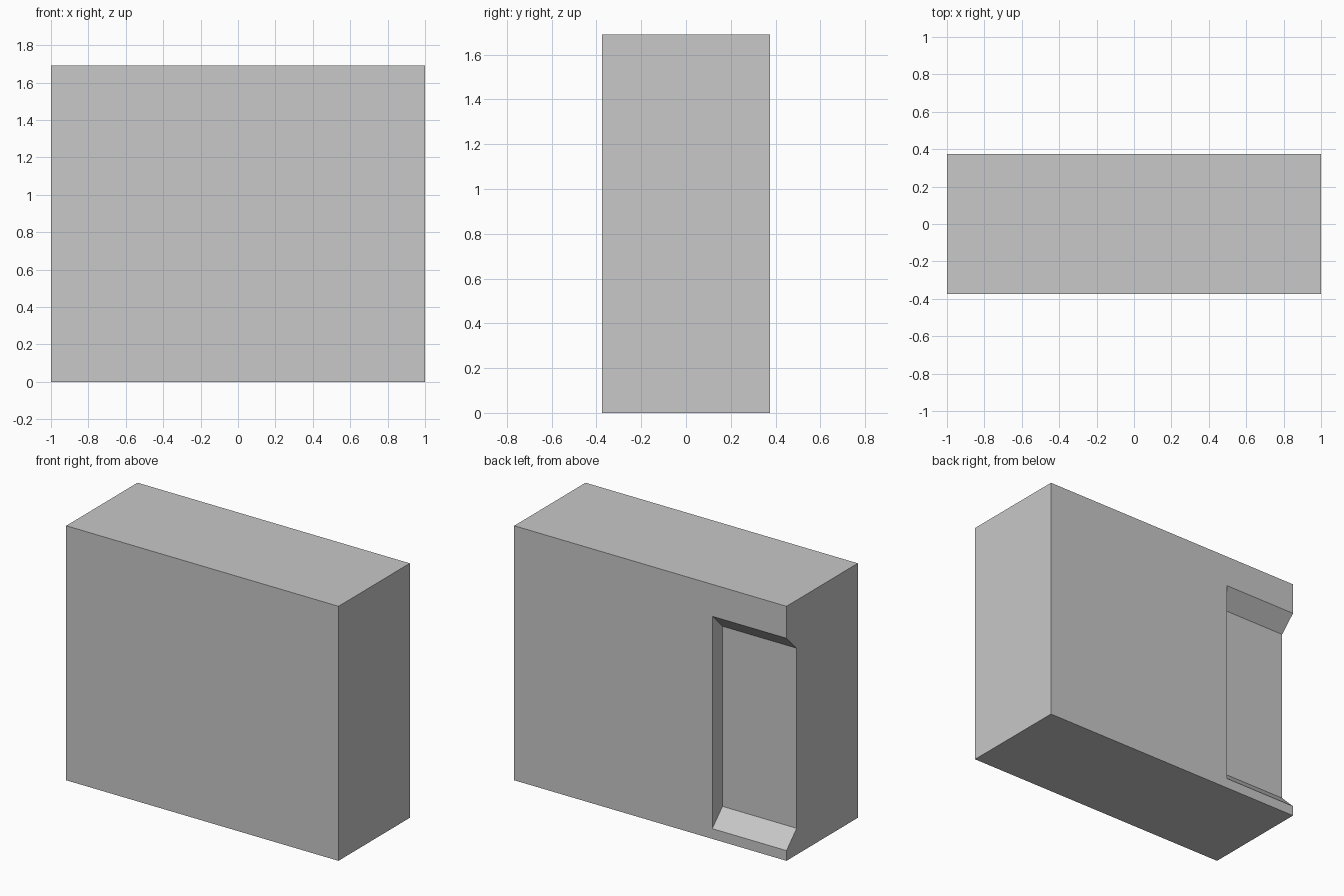
import bpy
import bmesh

cube = bpy.data.objects.get("Cube")
if cube:
    bpy.data.objects.remove(cube, do_unlink=True)

LENGTH, DEPTH, HEIGHT = 2.0, 0.748, 1.69
BACK = DEPTH / 2
RECESS_DEPTH = 0.107
RECESS_X = -0.455
RECESS_BOTTOM, RECESS_TOP = 0.068, 1.478
OVERSHOOT = 0.05

grey = bpy.data.materials.new("light_grey")
colour = (0.58, 0.58, 0.58, 1)
grey.use_nodes = True
grey.diffuse_color = colour
grey.node_tree.nodes["Principled BSDF"].inputs["Base Color"].default_value = colour


def prism(name, profile, x0, x1):
    """Extrude a (y, z) profile along x."""
    bm = bmesh.new()
    face = bm.faces.new([bm.verts.new((x0, y, z)) for y, z in profile])
    ext = bmesh.ops.extrude_face_region(bm, geom=[face])
    verts = [v for v in ext["geom"] if isinstance(v, bmesh.types.BMVert)]
    bmesh.ops.translate(bm, verts=verts, vec=(x1 - x0, 0, 0))
    bmesh.ops.recalc_face_normals(bm, faces=bm.faces)
    mesh = bpy.data.meshes.new(name)
    bm.to_mesh(mesh)
    bm.free()
    mesh.materials.append(grey)
    obj = bpy.data.objects.new(name, mesh)
    bpy.context.collection.objects.link(obj)
    return obj


# Solid block
block = prism("block", [(-BACK, 0), (BACK, 0), (BACK, HEIGHT), (-BACK, HEIGHT)],
              -LENGTH / 2, LENGTH / 2)

# Recess in the back, open at one end, sloping at 45 degrees above and below
inner = BACK - RECESS_DEPTH
outer = BACK + OVERSHOOT
cutter = prism("recess_cutter", [
    (inner, RECESS_BOTTOM + RECESS_DEPTH),
    (outer, RECESS_BOTTOM - OVERSHOOT),
    (outer, RECESS_TOP + OVERSHOOT),
    (inner, RECESS_TOP - RECESS_DEPTH),
], -LENGTH / 2 - OVERSHOOT, RECESS_X)
cutter.hide_render = True

cut = block.modifiers.new("recess", "BOOLEAN")
cut.operation = "DIFFERENCE"
cut.solver = "EXACT"
cut.object = cutter
bpy.context.view_layer.objects.active = block
bpy.ops.object.modifier_apply(modifier=cut.name)
bpy.data.objects.remove(cutter, do_unlink=True)
